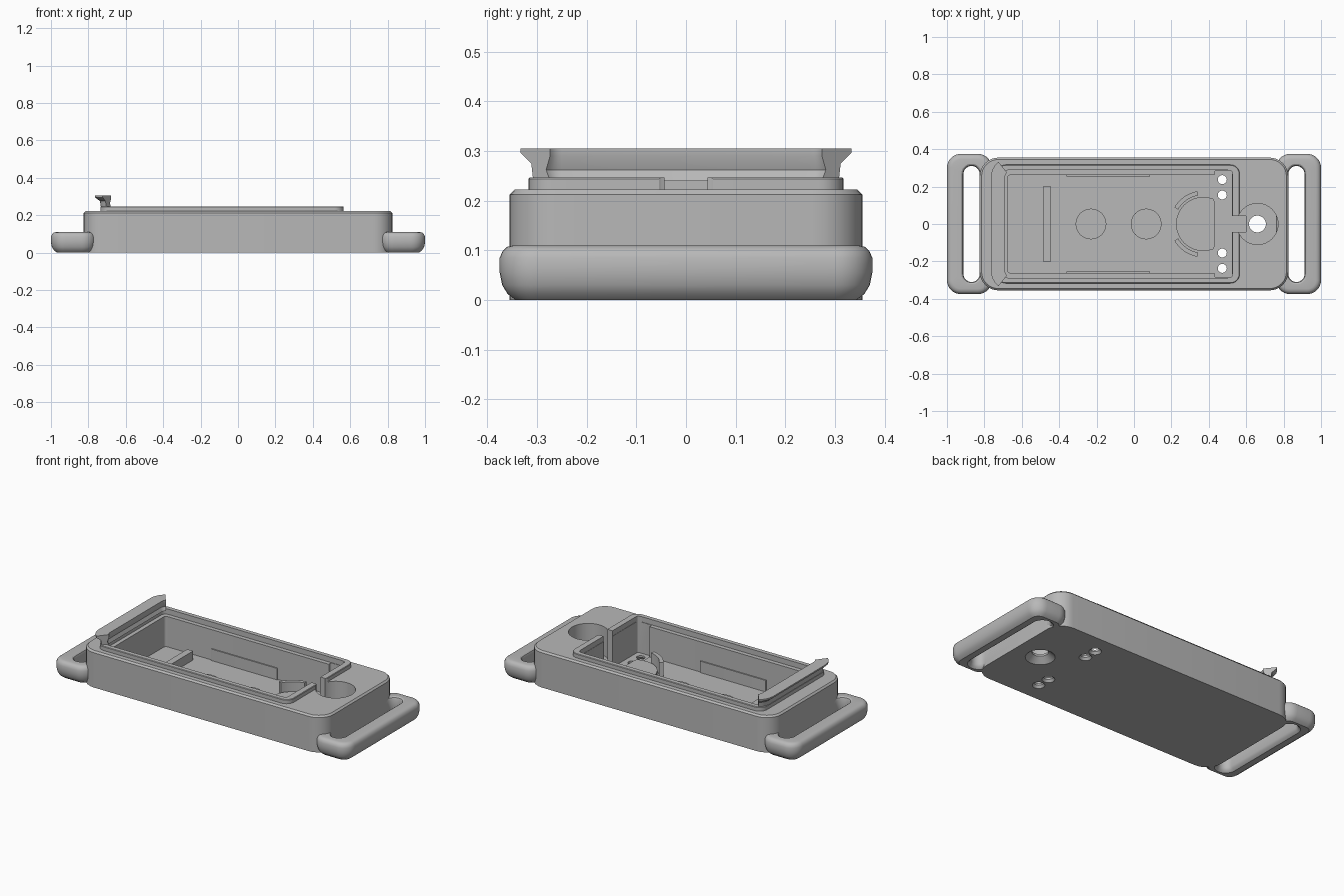
import bpy, bmesh, math

cube = bpy.data.objects.get("Cube")
if cube:
    bpy.data.objects.remove(cube, do_unlink=True)

grey = bpy.data.materials.new("plain_grey")
grey.use_nodes = True
grey.diffuse_color = (0.48, 0.48, 0.48, 1)
grey.node_tree.nodes["Principled BSDF"].inputs["Base Color"].default_value = grey.diffuse_color


def rounded(x0, x1, w, r, inset, z, cy=0, n=8):
    """Rounded rectangle loop; w is the half width along y."""
    x0, x1, w = x0 + inset, x1 - inset, w - inset
    r = max(min(r - inset, (x1 - x0) / 2, w), 0.001)
    pts = []
    for k, (sx, sy) in enumerate([(1, 1), (-1, 1), (-1, -1), (1, -1)]):
        cx = x1 - r if sx > 0 else x0 + r
        for i in range(n + 1):
            a = math.pi / 2 * (k + i / n)
            pts.append((cx + r * math.cos(a), cy + sy * (w - r) + r * math.sin(a), z))
    return pts


def loft(name, loops, ring=False):
    """Skin a stack of loops, capped at the ends or closed into a ring."""
    bm = bmesh.new()
    rows = [[bm.verts.new(p) for p in loop] for loop in loops]
    pairs = list(zip(rows, rows[1:]))
    if ring:
        pairs.append((rows[-1], rows[0]))
    else:
        bm.faces.new(rows[0][::-1])
        bm.faces.new(rows[-1])
    for a, b in pairs:
        for i in range(len(a)):
            j = (i + 1) % len(a)
            bm.faces.new((a[i], a[j], b[j], b[i]))
    bmesh.ops.remove_doubles(bm, verts=bm.verts, dist=0.00001)
    bmesh.ops.recalc_face_normals(bm, faces=bm.faces)
    me = bpy.data.meshes.new(name)
    bm.to_mesh(me)
    bm.free()
    me.materials.append(grey)
    ob = bpy.data.objects.new(name, me)
    bpy.context.collection.objects.link(ob)
    return ob


def block(name, x0, x1, w, r, z0, z1, cy=0):
    return loft(name, [rounded(x0, x1, w, r, 0, z, cy) for z in (z0, z1)])


def disc(name, x, y, r0, r1, z0, z1):
    return loft(name, [rounded(x - r, x + r, r, r, 0, z, y, 10) for r, z in ((r0, z0), (r1, z1))])


def combine(target, other, operation):
    mod = target.modifiers.new("join", "BOOLEAN")
    mod.operation, mod.object, mod.solver = operation, other, "EXACT"
    bpy.context.view_layer.objects.active = target
    bpy.ops.object.modifier_apply(modifier=mod.name)
    bpy.data.objects.remove(other, do_unlink=True)


FLOOR = 0.03

# Main case with chamfered top edge and raised sealing lip
case = loft("case", [rounded(-0.825, 0.825, 0.355, 0.1, i, z)
                     for i, z in ((0, 0), (0, 0.212), (0.01, 0.222))])
lip = loft("lip", [rounded(-0.735, 0.565, 0.317, 0.05, i, z)
                   for i, z in ((0, 0.15), (0, 0.244), (0.003, 0.247))])
combine(case, lip, "UNION")

# Stepped cavity, end bay, cable channel and round pocket
for cutter in (
    block("upper_cavity", -0.70, 0.527, 0.288, 0.03, 0.215, 0.4),
    block("lower_cavity", -0.675, 0.50, 0.262, 0.015, FLOOR, 0.4),
    block("end_bay", 0.43, 0.525, 0.285, 0.01, FLOOR - 0.005, 0.4),
    block("channel", 0.50, 0.60, 0.043, 0.002, FLOOR + 0.001, 0.4),
    disc("round_pocket", 0.66, 0, 0.11, 0.11, FLOOR + 0.015, 0.4),
    disc("button_hole", 0.66, 0, 0.083, 0.045, -0.002, 0.032),
    disc("button_bore", 0.66, 0, 0.045, 0.045, 0.02, 0.1),
):
    combine(case, cutter, "DIFFERENCE")

# Four small countersunk holes
for s in (-1, 1):
    for y in (0.155, 0.237):
        combine(case, disc("pin_hole", 0.472, s * y, 0.036, 0.024, -0.002, 0.014), "DIFFERENCE")
        combine(case, disc("pin_bore", 0.472, s * y, 0.024, 0.024, 0.01, 0.1), "DIFFERENCE")

parts = [case]

# Strap loops at both ends, with rounded edges around the slot
outer = [(0.032, 0), (0.016, 0.012), (0.005, 0.03), (0, 0.055), (0, 0.085),
         (0.006, 0.099), (0.015, 0.107), (0.028, 0.11)]
inner = [(0.012, 0.11), (0.004, 0.105), (0, 0.095), (0, 0.025), (0.006, 0.01), (0.018, 0)]
for name, s in (("left_strap_loop", 1), ("right_strap_loop", -1)):
    loops = [rounded(0.76, 1.0, 0.375, 0.075, i, z) for i, z in outer]
    loops += [rounded(0.825, 0.912, 0.31, 0.044, -i, z) for i, z in inner]
    loops = [[(s * x, y, z) for x, y, z in loop] for loop in loops]
    parts.append(loft(name, loops, ring=True))

# Hooked catch sweeping around the end of the lip
hook = [(0.105, 0.305), (0.105, 0.296), (0.078, 0.275), (0.073, 0.24),
        (0.03, 0.24), (0.04, 0.262), (0.03, 0.29), (0.03, 0.305)]
stations = [(s * 0.25, 180 - s * a) for s, angles in ((1, (52, 39, 26, 13, 0)), (-1, (0, 13, 26, 39, 52)))
            for a in angles]
sections = []
for cy, deg in stations:
    a = math.radians(deg)
    sections.append([(-0.66 + d * math.cos(a), cy + d * math.sin(a), z) for d, z in hook])
parts.append(loft("catch", sections))

# Floor details: rest bar, low pads and a flat-sided seat
parts.append(block("rest_bar", -0.485, -0.445, 0.203, 0.002, FLOOR - 0.01, 0.085))
for i, x in enumerate((-0.23, 0.065)):
    parts.append(disc("pad_%d" % (i + 1), x, 0, 0.082, 0.082, FLOOR - 0.01, FLOOR + 0.012))
seat = []
for z in (FLOOR - 0.01, 0.065):
    seat.append([(min(p[0], 0.43), p[1], p[2]) for p in rounded(0.225, 0.515, 0.145, 0.145, 0, z)])
parts.append(loft("seat", seat))

# Curved retaining walls beside the seat and thin plates on the long walls
for s, side in ((1, "back"), (-1, "front")):
    angles = [math.radians(s * (100 + 50 * i / 8)) for i in range(9)]
    arc = [(0.37 + r * math.cos(a), r * math.sin(a))
           for r, seq in ((0.178, angles), (0.155, angles[::-1])) for a in seq]
    parts.append(loft(side + "_curved_wall", [[(x, y, z) for x, y in arc] for z in (FLOOR - 0.01, 0.12)]))
    parts.append(block(side + "_wall_plate", -0.36, 0.085, 0.005, 0.001, FLOOR - 0.01, 0.1, s * 0.26))

# Smooth curves, sharp edges
for ob in parts:
    bpy.ops.object.select_all(action="DESELECT")
    ob.select_set(True)
    bpy.context.view_layer.objects.active = ob
    bpy.ops.object.shade_smooth_by_angle(angle=math.radians(30))
